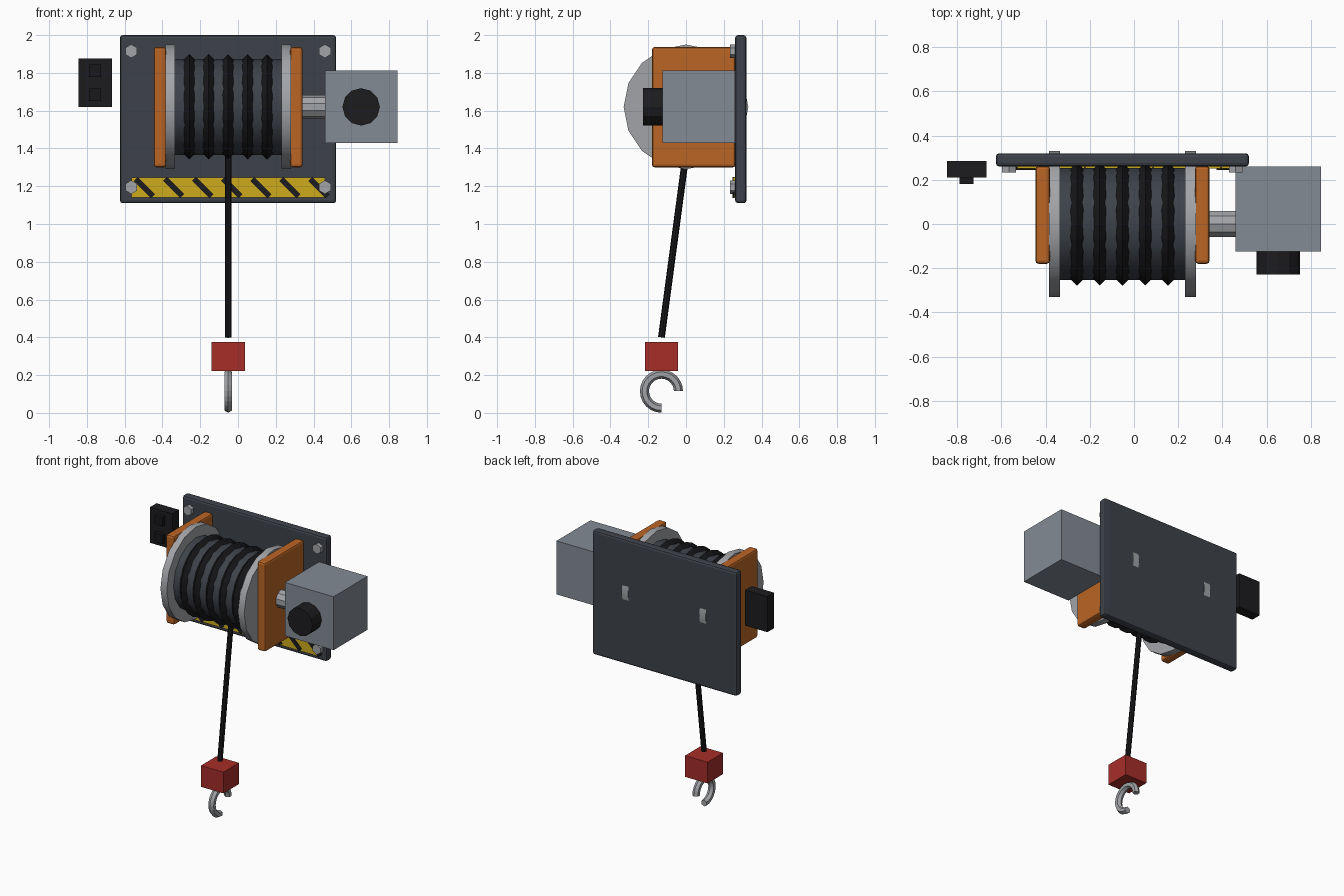
import bpy, bmesh
from math import cos, sin, pi
from mathutils import Vector, Matrix

if "Cube" in bpy.data.objects:
    bpy.data.objects.remove(bpy.data.objects["Cube"])


def mat(name, r, g, b):
    m = bpy.data.materials.new(name)
    m.diffuse_color = (r, g, b, 1)
    m.use_nodes = True
    m.node_tree.nodes["Principled BSDF"].inputs["Base Color"].default_value = m.diffuse_color
    return m


PLATE = mat("slate", 0.048, 0.055, 0.068)
ORANGE = mat("orange", 0.50, 0.13, 0.018)
STEEL = mat("steel", 0.36, 0.37, 0.39)
HOUSING = mat("housing_grey", 0.23, 0.26, 0.30)
BLACK = mat("black", 0.012, 0.012, 0.014)
ROPE = mat("rope_black", 0.009, 0.009, 0.011)
YELLOW = mat("yellow", 0.62, 0.41, 0.012)
RED = mat("red", 0.38, 0.027, 0.022)


def finish(name, bm, material, bevel=0):
    bmesh.ops.recalc_face_normals(bm, faces=bm.faces)
    me = bpy.data.meshes.new(name)
    bm.to_mesh(me)
    bm.free()
    me.materials.append(material)
    ob = bpy.data.objects.new(name, me)
    bpy.context.collection.objects.link(ob)
    if bevel:
        mod = ob.modifiers.new("bevel", 'BEVEL')
        mod.width, mod.segments = bevel, 2
    return ob


def smooth(ob):
    bpy.ops.object.select_all(action='DESELECT')
    ob.select_set(True)
    bpy.context.view_layer.objects.active = ob
    bpy.ops.object.shade_smooth_by_angle(angle=0.45)


def box(name, lo, hi, material, bevel=0):
    lo, hi = Vector(lo), Vector(hi)
    bm = bmesh.new()
    bmesh.ops.create_cube(bm, size=1, matrix=Matrix.Translation((lo + hi) / 2)
                          @ Matrix.Diagonal((*(hi - lo), 1)))
    return finish(name, bm, material, bevel)


def rod(name, a, b, radius, sides, material):
    """Cylinder from point a to point b."""
    a, b = Vector(a), Vector(b)
    d = b - a
    bm = bmesh.new()
    rot = d.to_track_quat('Z', 'Y').to_matrix().to_4x4()
    bmesh.ops.create_cone(bm, cap_ends=True, segments=sides, radius1=radius, radius2=radius,
                          depth=d.length,
                          matrix=Matrix.Translation((a + b) / 2) @ rot)
    return finish(name, bm, material)


def ring(name, centre, major, minor, sides, steps, sweep, material):
    """Torus, or open arc, lying in the YZ plane and starting at +y."""
    bm = bmesh.new()
    closed = sweep >= 2 * pi - 1e-6
    rows = []
    for i in range(steps if closed else steps + 1):
        t = sweep * i / steps
        row = []
        for j in range(sides):
            p = 2 * pi * j / sides
            r = major + minor * cos(p)
            row.append(bm.verts.new((centre[0] + minor * sin(p),
                                     centre[1] + r * cos(t), centre[2] + r * sin(t))))
        rows.append(row)
    pairs = list(zip(rows, rows[1:])) + ([(rows[-1], rows[0])] if closed else [])
    for a, b in pairs:
        for j in range(sides):
            k = (j + 1) % sides
            bm.faces.new((a[j], a[k], b[k], b[j]))
    if not closed:
        bm.faces.new(rows[0])
        bm.faces.new(rows[-1])
    return finish(name, bm, material)


CX, CZ = -0.052, 1.62   # drum centre

# Mounting plate with corner bolts
box("mounting_plate", (-0.625, 0.26, 1.11), (0.52, 0.32, 2.0), PLATE, 0.015)
for i, x in enumerate((-0.565, 0.46)):
    for j, z in enumerate((1.195, 1.915)):
        rod(f"bolt_{i}{j}", (x, 0.27, z), (x, 0.232, z), 0.036, 6, STEEL)

# Hazard strip with slanted bars
box("hazard_strip", (-0.565, 0.25, 1.14), (0.46, 0.265, 1.247), YELLOW)
for i in range(7):
    x = -0.495 + 0.154 * i
    bm = bmesh.new()
    bmesh.ops.create_cube(bm, size=1, matrix=Matrix.Translation((x, 0.251, 1.193))
                          @ Matrix.Rotation(pi / 4, 4, 'Y')
                          @ Matrix.Diagonal((0.13, 0.012, 0.03, 1)))
    finish(f"hazard_bar_{i}", bm, BLACK)

# Side brackets and drum flanges, mirrored about the drum centre
for side, s in (("left", -1), ("right", 1)):
    xs = sorted((CX + s * 0.328, CX + s * 0.394))
    box(f"bracket_{side}", (xs[0], -0.18, 1.30), (xs[1], 0.262, 1.937), ORANGE, 0.014)
    smooth(rod(f"drum_flange_{side}", (CX + s * 0.282, 0, CZ), (CX + s * 0.332, 0, CZ),
               0.33, 16, STEEL))

# Drum core and rope wraps
smooth(rod("drum_core", (CX - 0.29, 0, CZ), (CX + 0.29, 0, CZ), 0.254, 16, PLATE))
for i in range(5):
    ring(f"rope_wrap_{i}", (CX + (i - 2) * 0.103, 0, CZ), 0.25, 0.029, 4, 24, 2 * pi, ROPE)

# Drive shaft, motor housing and front cap
rod("drive_shaft", (0.32, 0, CZ), (0.48, 0, CZ), 0.062, 10, STEEL)
box("motor_housing", (0.46, -0.125, 1.43), (0.845, 0.26, 1.813), HOUSING)
rod("motor_cap", (0.652, -0.11, CZ), (0.652, -0.228, CZ), 0.099, 12, BLACK)

# Control box with two buttons
box("control_box", (-0.845, 0.21, 1.62), (-0.668, 0.285, 1.875), BLACK)
for i, z in enumerate((1.685, 1.812)):
    box(f"control_button_{i}", (-0.789, 0.182, z - 0.033), (-0.725, 0.215, z + 0.033), ROPE)

# Hanging rope, weight block and hook
smooth(rod("hanging_rope", (CX, 0, 1.37), (CX, -0.13, 0.40), 0.018, 8, ROPE))
box("hook_block", (CX - 0.089, -0.218, 0.223), (CX + 0.089, -0.042, 0.375), RED)
ring("hook", (CX, -0.13, 0.115), 0.09, 0.024, 6, 18, 1.5 * pi, STEEL)
